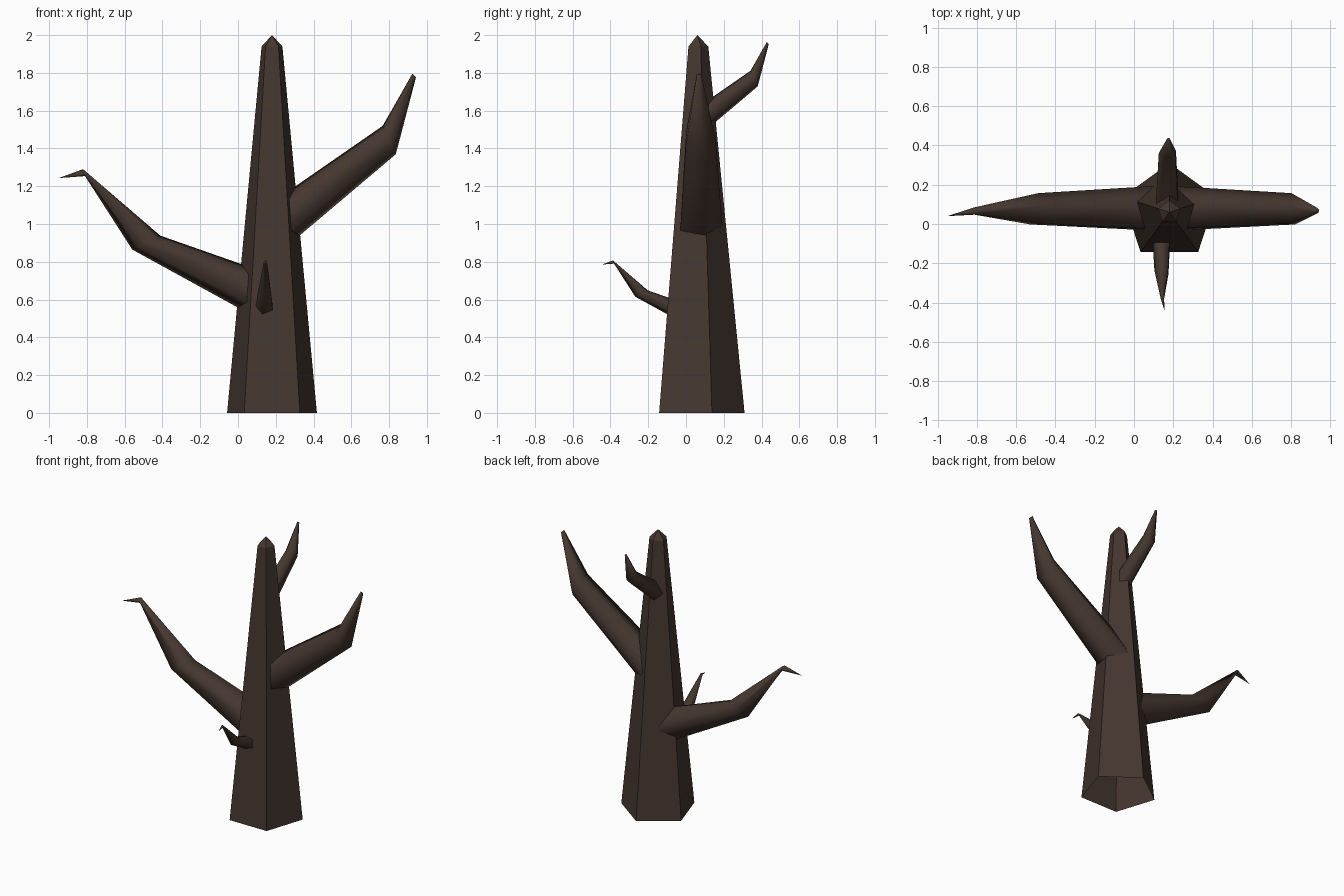
import bpy, bmesh, math
from mathutils import Vector, Matrix

if "Cube" in bpy.data.objects:
    bpy.data.objects.remove(bpy.data.objects["Cube"])

bark = bpy.data.materials.new("dark brown bark")
bark.diffuse_color = (0.06, 0.038, 0.029, 1)
bark.use_nodes = True
bark.node_tree.nodes["Principled BSDF"].inputs["Base Color"].default_value = bark.diffuse_color
SIDES = 5


def loft(name, rings, tip=None, smooth=False):
    """Skin five-sided rings (lists of points), ending in a point or a cap."""
    bm = bmesh.new()
    loops = [[bm.verts.new(p) for p in ring] for ring in rings]
    for a, b in zip(loops, loops[1:]):
        for i in range(SIDES):
            j = (i + 1) % SIDES
            bm.faces.new((a[i], a[j], b[j], b[i]))
    last = loops[-1]
    if tip is None:
        bm.faces.new(last)
    else:
        t = bm.verts.new(tip)
        for i in range(SIDES):
            bm.faces.new((last[i], last[(i + 1) % SIDES], t))
    bmesh.ops.recalc_face_normals(bm, faces=bm.faces)
    for f in bm.faces:
        f.smooth = smooth
    me = bpy.data.meshes.new(name)
    bm.to_mesh(me)
    bm.free()
    me.materials.append(bark)
    ob = bpy.data.objects.new(name, me)
    bpy.context.collection.objects.link(ob)
    return ob


def ring(center, u, v, r, start):
    u, v, c = Vector(u).normalized(), Vector(v).normalized(), Vector(center)
    angs = [math.radians(start + 72 * i) for i in range(SIDES)]
    return [c + r * (math.cos(a) * u + math.sin(a) * v) for a in angs]


def branch(name, spec, tip=None, copy=None):
    """spec: (center, tilt direction, radius); copy: (pivot, new place, scale) turned 90 degrees."""
    rings = [ring(c, (0, 1, 0), up, r, -2) for c, up, r in spec]
    if copy:
        pivot, place, s = copy
        m = (Matrix.Translation(place) @ Matrix.Rotation(math.pi / 2, 4, 'Z')
             @ Matrix.Scale(s, 4) @ Matrix.Translation(-Vector(pivot)))
        rings = [[m @ p for p in rg] for rg in rings]
        tip = m @ Vector(tip) if tip else None
    return loft(name, rings, tip, True)


# Trunk: tapered pentagon, open underneath, blunt point on top
loft("trunk", [ring((0.18, 0.06, z), (1, 0, 0), (0, 1, 0), r, 90)
               for z, r in ((0, 0.25), (1.94, 0.058))], (0.18, 0.06, 2.0))

# Bent branch with a blunt end, and its small copy at the back
right = [((0.2, 0.07, 0.987), (-0.6, 0, 0.8), 0.123),
         ((0.8, 0.07, 1.445), (-0.07, 0, 0.15), 0.087),
         ((0.933, 0.068, 1.787), (-0.7, 0, 0.7), 0.014)]
branch("right_branch", right)
branch("back_branch", right, copy=((0.8, 0.07, 1.445), (0.174, 0.36, 1.77), 0.55))

# Bent branch with a drooping twig end, and its small copy at the front
left = [((0.1, 0.07, 0.637), (0.42, 0, 0.9), 0.123),
        ((-0.485, 0.07, 0.902), (0.15, 0, 0.075), 0.087),
        ((-0.815, 0.064, 1.272), (-0.01, 0, 0.035), 0.02)]
left_tip = (-0.95, 0.04, 1.243)
branch("left_branch", left, left_tip)
branch("front_branch", left, left_tip,
       copy=((-0.485, 0.07, 0.902), (0.143, -0.235, 0.632), 0.45))
